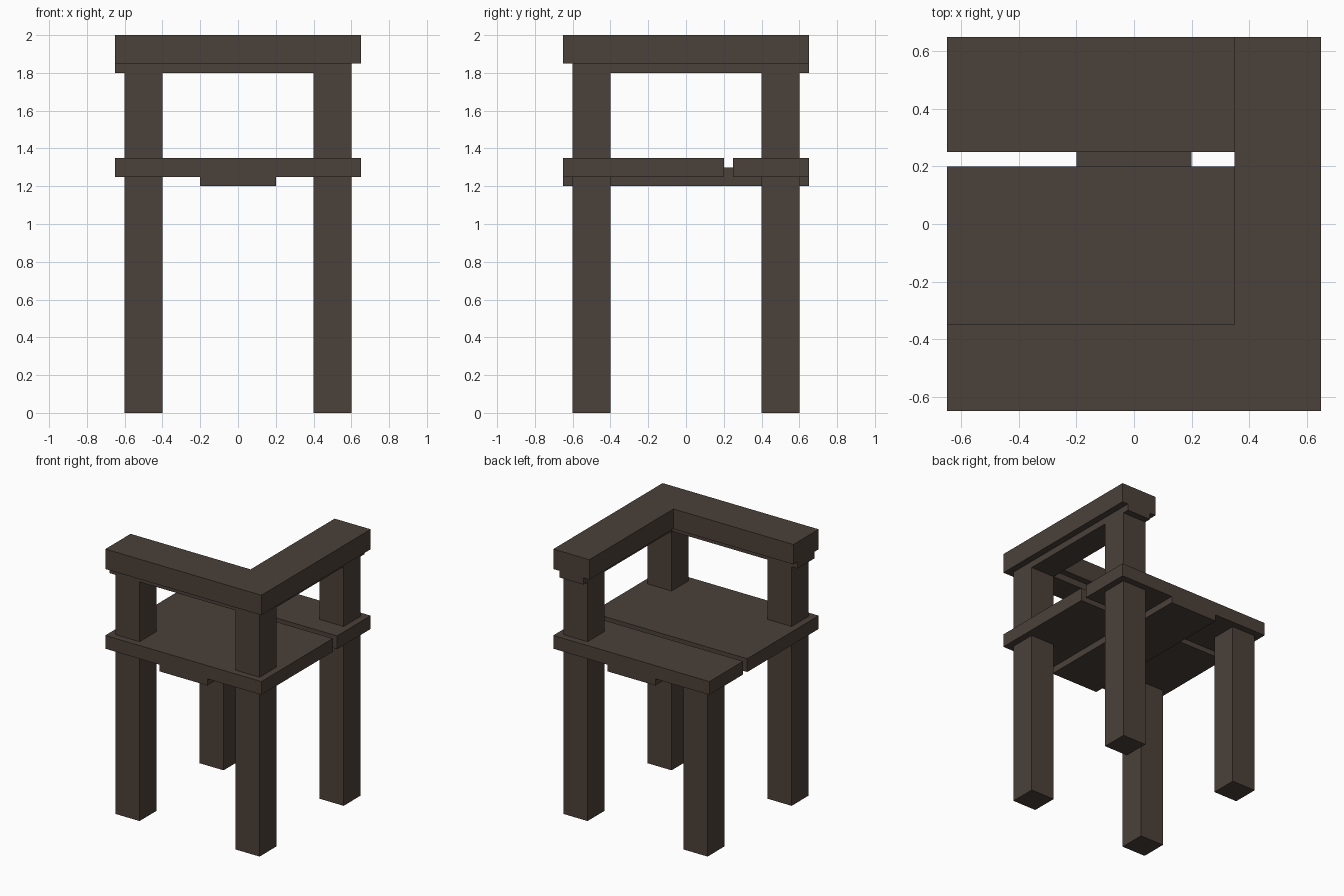
import bpy, bmesh

if "Cube" in bpy.data.objects:
    bpy.data.objects.remove(bpy.data.objects["Cube"])

wood = bpy.data.materials.new("dark brown wood")
wood.diffuse_color = (0.070, 0.052, 0.041, 1)
wood.use_nodes = True
wood.node_tree.nodes["Principled BSDF"].inputs["Base Color"].default_value = wood.diffuse_color


def prism(name, outline, z0, z1):
    """Extrude a counter-clockwise xy outline from z0 to z1."""
    bm = bmesh.new()
    face = bm.faces.new([bm.verts.new((x, y, z0)) for x, y in outline])
    ext = bmesh.ops.extrude_face_region(bm, geom=[face], use_keep_orig=True)
    top = [g for g in ext["geom"] if isinstance(g, bmesh.types.BMVert)]
    bmesh.ops.translate(bm, verts=top, vec=(0, 0, z1 - z0))
    bmesh.ops.recalc_face_normals(bm, faces=bm.faces)
    mesh = bpy.data.meshes.new(name)
    bm.to_mesh(mesh)
    bm.free()
    mesh.materials.append(wood)
    obj = bpy.data.objects.new(name, mesh)
    bpy.context.collection.objects.link(obj)
    return obj


def box(name, x0, x1, y0, y1, z0, z1):
    return prism(name, [(x0, y0), (x1, y0), (x1, y1), (x0, y1)], z0, z1)


def ell(name, left, front, right, back, width, z0, z1):
    """L-shaped bar along the front and right sides."""
    return prism(name, [(left, front), (right, front), (right, back),
                        (right - width, back), (right - width, front + width),
                        (left, front + width)], z0, z1)


# Legs: three rise to the armrest, the back left one stops at the seat
for sx, side in ((-1, "left"), (1, "right")):
    for sy, end in ((-1, "front"), (1, "back")):
        x, y = 0.5 * sx, 0.5 * sy
        top = 1.25 if (sx < 0 and sy > 0) else 1.85
        box(f"{end}_{side}_leg", x - 0.1, x + 0.1, y - 0.1, y + 0.1, 0, top)

# Seat boards with a narrow gap, joined by a batten underneath
box("seat_wide_board", -0.65, 0.65, -0.65, 0.2, 1.25, 1.35)
box("seat_narrow_board", -0.65, 0.65, 0.25, 0.65, 1.25, 1.35)
box("seat_batten", -0.2, 0.2, -0.65, 0.65, 1.2, 1.3)

# L-shaped top rail and the thinner rail below it
ell("top_rail", -0.65, -0.65, 0.65, 0.65, 0.3, 1.85, 2.0)
ell("under_rail", -0.65, -0.6, 0.6, 0.65, 0.2, 1.8, 1.85)
